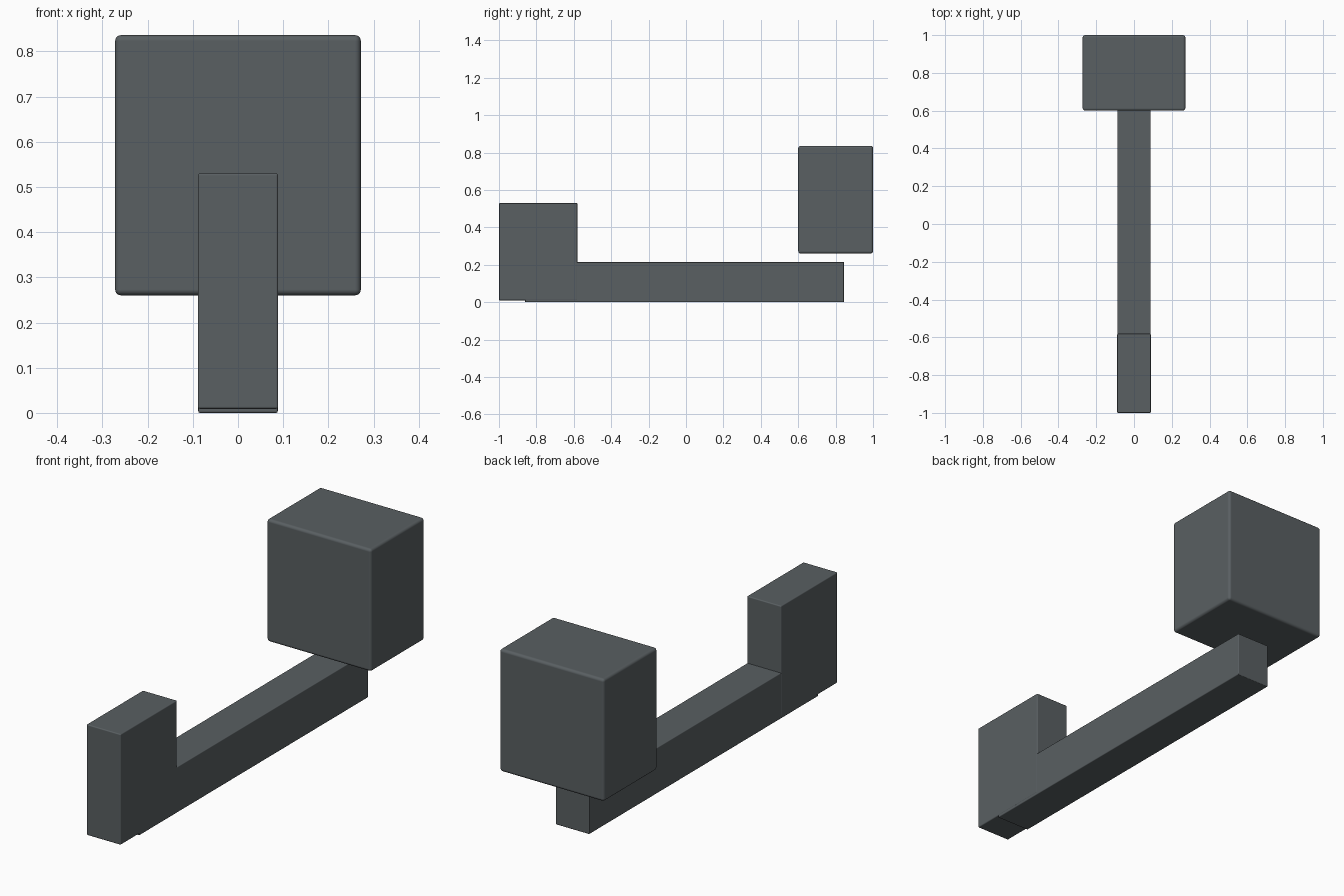
import bpy

cube = bpy.data.objects.get("Cube")
if cube:
    bpy.data.objects.remove(cube, do_unlink=True)

# Single dark slate colour
SLATE = (0.10, 0.115, 0.122, 1)
slate = bpy.data.materials.new("dark_slate")
slate.use_nodes = True
slate.diffuse_color = SLATE
slate.node_tree.nodes["Principled BSDF"].inputs["Base Color"].default_value = SLATE


def rounded_box(name, half_width, y_range, z_range, bevel):
    """Box centred on x = 0 with softly rounded edges."""
    (y0, y1), (z0, z1) = y_range, z_range
    bpy.ops.mesh.primitive_cube_add(size=1, location=(0, (y0 + y1) / 2, (z0 + z1) / 2))
    box = bpy.context.object
    box.name = box.data.name = name
    box.scale = (2 * half_width, y1 - y0, z1 - z0)
    bpy.ops.object.transform_apply(location=False, rotation=False, scale=True)
    box.data.materials.append(slate)
    bpy.ops.object.shade_smooth_by_angle()
    mod = box.modifiers.new("rounded_edges", "BEVEL")
    mod.width = bevel
    mod.segments = 3
    mod.harden_normals = True
    return box


# Long bar along the ground
rounded_box("base_bar", 0.088, (-0.86, 0.845), (0, 0.215), 0.004)
# Upright at the front end of the bar
rounded_box("front_post", 0.089, (-1, -0.58), (0.009, 0.53), 0.005)
# Large block floating above the rear end
rounded_box("rear_block", 0.272, (0.6, 1), (0.26, 0.836), 0.013)
